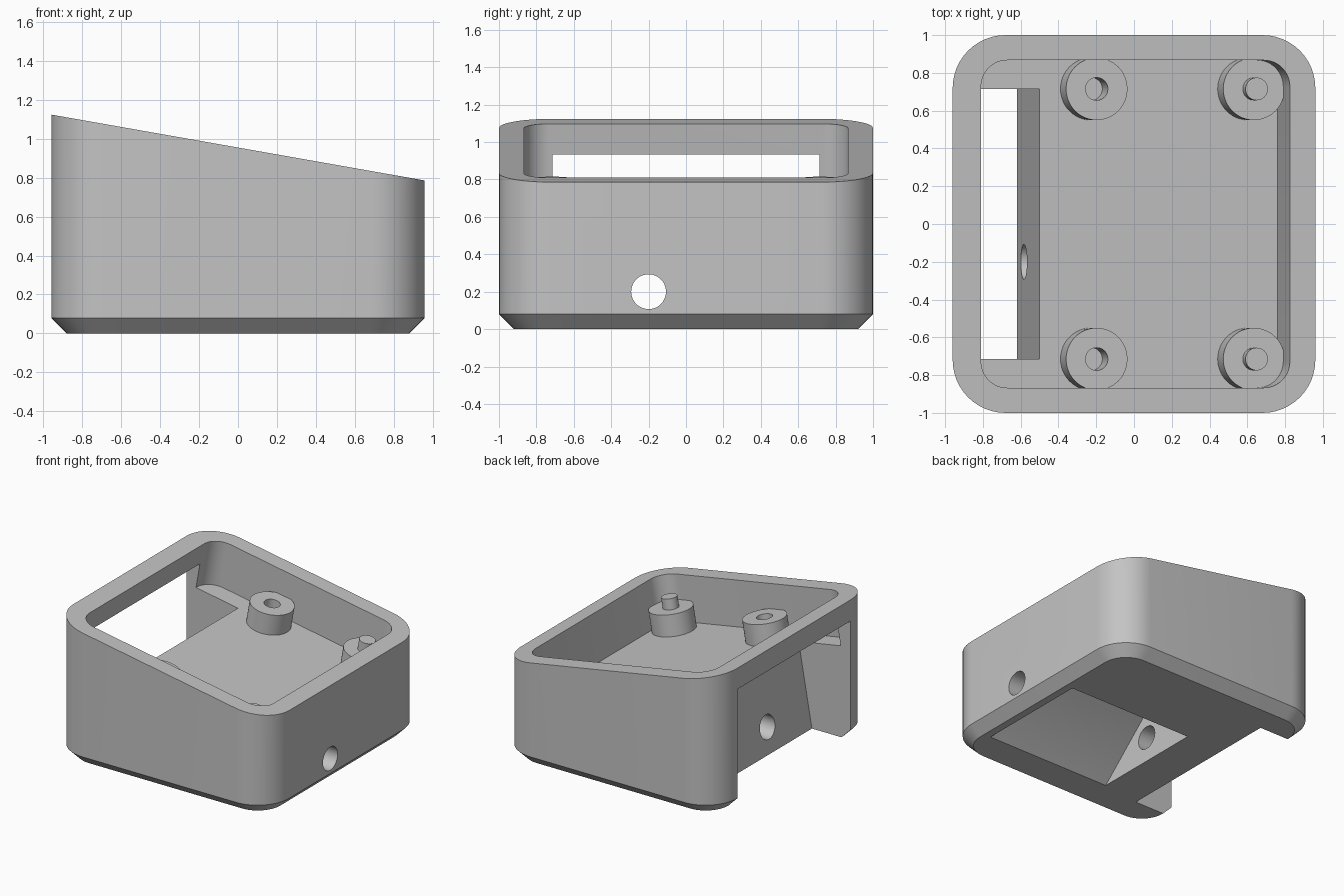
import bpy, bmesh, math
from mathutils import Matrix, Vector

default = bpy.data.objects.get("Cube")
if default:
    bpy.data.objects.remove(default, do_unlink=True)

grey = bpy.data.materials.new("plain_grey")
grey.use_nodes = True
COLOR = (0.55, 0.55, 0.55, 1)
grey.diffuse_color = COLOR
grey.node_tree.nodes["Principled BSDF"].inputs["Base Color"].default_value = COLOR

# Frame lying on the sloping top rim
TILT = Matrix.Translation((0, 0, 0.955)) @ Matrix.Rotation(math.radians(10), 4, 'Y')
FLOOR = -0.37


def finish(name, bm, matrix=Matrix()):
    bmesh.ops.transform(bm, matrix=matrix, verts=bm.verts)
    bmesh.ops.recalc_face_normals(bm, faces=bm.faces)
    mesh = bpy.data.meshes.new(name)
    bm.to_mesh(mesh)
    bm.free()
    mesh.materials.append(grey)
    obj = bpy.data.objects.new(name, mesh)
    bpy.context.collection.objects.link(obj)
    return obj


def rounded_ring(bm, hx, hy, r, z, cx=0, steps=12):
    ring = []
    for k, (sx, sy) in enumerate(((1, 1), (-1, 1), (-1, -1), (1, -1))):
        for i in range(steps + 1):
            a = math.pi / 2 * (k + i / steps)
            ring.append(bm.verts.new((cx + sx * (hx - r) + r * math.cos(a),
                                      sy * (hy - r) + r * math.sin(a), z)))
    return ring


def loft(bm, rings):
    n = len(rings[0])
    for a, b in zip(rings, rings[1:]):
        for i in range(n):
            j = (i + 1) % n
            bm.faces.new((a[i], a[j], b[j], b[i]))
    bm.faces.new(rings[0])
    bm.faces.new(rings[-1])


def box(name, lo, hi, matrix=Matrix()):
    bm = bmesh.new()
    bmesh.ops.create_cube(bm, size=1)
    for v in bm.verts:
        v.co = [hi[i] if v.co[i] > 0 else lo[i] for i in range(3)]
    return finish(name, bm, matrix)


def carve(target, cutter):
    mod = target.modifiers.new("cut", 'BOOLEAN')
    mod.operation = 'DIFFERENCE'
    mod.solver = 'EXACT'
    mod.object = cutter
    cutter.hide_render = True
    with bpy.context.temp_override(object=target, active_object=target):
        bpy.ops.object.modifier_apply(modifier=mod.name)
    bpy.data.objects.remove(cutter, do_unlink=True)


def smooth(obj):
    bpy.ops.object.select_all(action='DESELECT')
    obj.select_set(True)
    bpy.context.view_layer.objects.active = obj
    bpy.ops.object.shade_smooth_by_angle(angle=math.radians(25))


# Housing: rounded block with a chamfered foot
bm = bmesh.new()
loft(bm, [rounded_ring(bm, 0.88, 0.92, 0.2, 0),
          rounded_ring(bm, 0.96, 1, 0.28, 0.08),
          rounded_ring(bm, 0.96, 1, 0.28, 1.4)])
housing = finish("housing", bm)
carve(housing, box("slope_cutter", (-2, -2, 0), (2, 2, 2), TILT))

# Tray sunk square to the sloping rim
bm = bmesh.new()
loft(bm, [rounded_ring(bm, 0.83, 0.867, 0.14, z, 0.008) for z in (FLOOR, 0.3)])
carve(housing, finish("tray_cutter", bm, TILT))

# Open slot through the tall side and underside
carve(housing, box("slot_cutter", (-2, -0.715, -2), (-0.443, 0.715, -0.167), TILT))

# Tent-shaped hollow in the underside
bm = bmesh.new()
tent = [(-0.67, 0), (-0.24, 0.385), (-0.2, 0.4), (-0.16, 0.385), (0.27, 0),
        (0.27, -0.1), (-0.67, -0.1)]
loft(bm, [[bm.verts.new((x, y, z)) for y, z in tent] for x in (-0.29, 0.82)])
carve(housing, finish("hollow_cutter", bm))

# Cable hole running lengthwise
bm = bmesh.new()
bmesh.ops.create_cone(bm, cap_ends=True, segments=48, radius1=0.093, radius2=0.093, depth=3)
carve(housing, finish("cable_cutter", bm,
                      Matrix.Translation((0, -0.2, 0.2)) @ Matrix.Rotation(math.pi / 2, 4, 'Y')))
smooth(housing)


def standoff(name, x, y, profile):
    bm = bmesh.new()
    verts = [bm.verts.new((r, 0, z)) for r, z in profile]
    edges = [bm.edges.new(pair) for pair in zip(verts, verts[1:])]
    bmesh.ops.spin(bm, geom=verts + edges, cent=(0, 0, 0), axis=(0, 0, 1),
                   angle=math.tau, steps=48, use_merge=False)
    bmesh.ops.remove_doubles(bm, verts=bm.verts, dist=1e-4)
    smooth(finish(name, bm, TILT @ Matrix.Translation((x, y, FLOOR))))


# Standoffs: hollow pair and pinned pair
H, R, PIN = 0.17, 0.165, 0.06
hollow = [(PIN, -0.01), (PIN, H), (R, H), (R, -0.01)]
pinned = [(0, H + 0.085), (PIN, H + 0.085), (PIN, H), (R, H), (R, -0.01)]
for side, y in (("front", -0.715), ("back", 0.715)):
    standoff(side + "_hollow_standoff", -0.165, y, hollow)
    standoff(side + "_pinned_standoff", 0.68, y, pinned)
